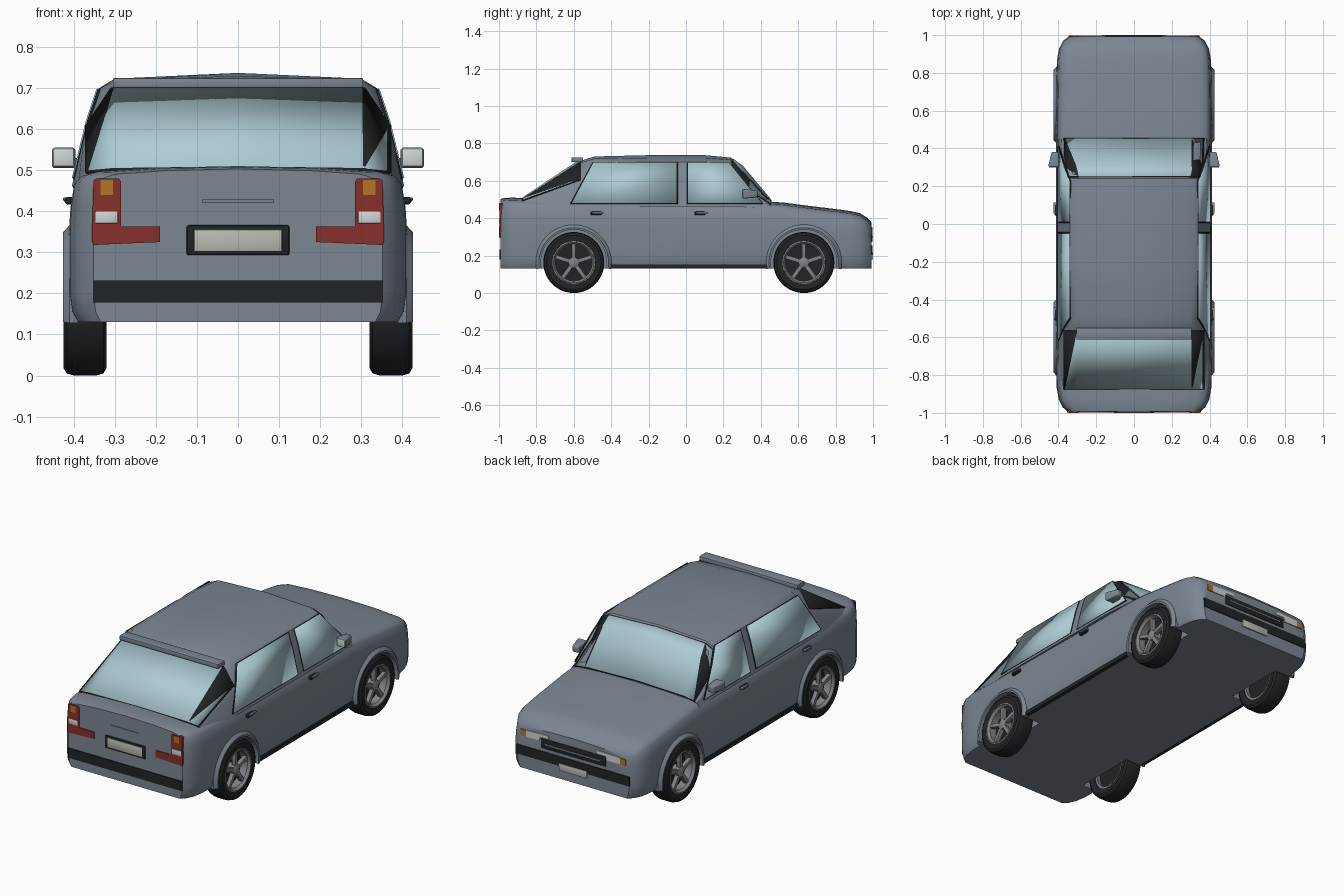
import bpy, bmesh, math
from mathutils import Vector, Matrix

if "Cube" in bpy.data.objects:
    bpy.data.objects.remove(bpy.data.objects["Cube"])


def material(name, rgb):
    m = bpy.data.materials.new(name)
    m.diffuse_color = (*rgb, 1)
    m.use_nodes = True
    m.node_tree.nodes["Principled BSDF"].inputs["Base Color"].default_value = m.diffuse_color
    return m


PAINT = material("paint", (.20, .24, .29))
GLASS = material("glass", (.42, .60, .66))
DARK = material("dark_trim", (.015, .018, .02))
RED = material("red_lens", (.25, .03, .025))
AMBER = material("amber_lens", (.45, .18, .02))
WHITE = material("clear_lens", (.62, .66, .66))
PLATE = material("plate", (.50, .50, .46))
METAL = material("metal", (.22, .23, .25))


def finish(name, bm, mat, angle=35):
    bmesh.ops.recalc_face_normals(bm, faces=bm.faces)
    me = bpy.data.meshes.new(name)
    bm.to_mesh(me)
    bm.free()
    ob = bpy.data.objects.new(name, me)
    bpy.context.collection.objects.link(ob)
    me.materials.append(mat)
    bpy.ops.object.select_all(action='DESELECT')
    ob.select_set(True)
    bpy.context.view_layer.objects.active = ob
    bpy.ops.object.shade_smooth_by_angle(angle=math.radians(angle))
    return ob


def box(name, x, y, z, mat, bevel=0.0):
    bm = bmesh.new()
    size = Vector((x[1] - x[0], y[1] - y[0], z[1] - z[0]))
    mid = Vector((x[0] + x[1], y[0] + y[1], z[0] + z[1])) / 2
    bmesh.ops.create_cube(bm, size=1, matrix=Matrix.Translation(mid) @ Matrix.Diagonal((*size, 1)))
    if bevel:
        bmesh.ops.bevel(bm, geom=bm.edges[:], offset=bevel, segments=2, profile=.5, affect='EDGES')
    return finish(name, bm, mat)


def slab(name, outline, y, mat):
    """Outline in x,z extruded between two y values."""
    bm = bmesh.new()
    f = bm.faces.new([bm.verts.new((px, y[0], pz)) for px, pz in outline])
    r = bmesh.ops.extrude_face_region(bm, geom=[f])
    bmesh.ops.translate(bm, verts=[v for v in r["geom"] if isinstance(v, bmesh.types.BMVert)],
                        vec=(0, y[1] - y[0], 0))
    return finish(name, bm, mat)


def loft(name, sections, mat):
    """Skin mirrored half profiles (centre first, centre last) placed along y."""
    bm, rings = bmesh.new(), []
    for y, half in sections:
        full = half + [(-x, z) for x, z in reversed(half[1:-1])]
        rings.append([bm.verts.new((x, y, z)) for x, z in full])
    n = len(rings[0])
    for a, b in zip(rings, rings[1:]):
        for i in range(n):
            bm.faces.new((a[i], a[(i + 1) % n], b[(i + 1) % n], b[i]))
    bm.faces.new(rings[0])
    bm.faces.new(rings[-1])
    return finish(name, bm, mat)


def lathe(name, prof, mat, seg=48):
    """Closed (radius, x) profile turned about the x axis."""
    bm = bmesh.new()
    rings = [[bm.verts.new((x, r * math.cos(2 * math.pi * i / seg), r * math.sin(2 * math.pi * i / seg)))
              for r, x in prof] for i in range(seg)]
    for i in range(seg):
        a, b = rings[i], rings[(i + 1) % seg]
        for j in range(len(prof)):
            k = (j + 1) % len(prof)
            bm.faces.new((a[j], a[k], b[k], b[j]))
    return finish(name, bm, mat)


def pane(name, rows, mat, thick, grow=1.0):
    """Thin curved panel from a grid of points."""
    bm = bmesh.new()
    pts = [Vector(p) for r in rows for p in r]
    mid = sum(pts, Vector()) / len(pts)
    g = [[bm.verts.new(mid + (Vector(p) - mid) * grow) for p in r] for r in rows]
    for a, b in zip(g, g[1:]):
        for i in range(len(a) - 1):
            bm.faces.new((a[i], a[i + 1], b[i + 1], b[i]))
    ob = finish(name, bm, mat)
    m = ob.modifiers.new("thickness", 'SOLIDIFY')
    m.thickness, m.offset = thick, 0


def window(name, rows):
    pane(name + "_seal", rows, DARK, .007, 1.03)
    pane(name, rows, GLASS, .013)


# Lower body: (y, half width, top height)
shape = [(-.993, .352, .503), (-.97, .378, .508), (-.93, .398, .51), (-.87, .409, .508), (-.6, .412, .50),
         (0, .412, .492), (.42, .412, .49), (.52, .412, .484), (.65, .412, .467), (.8, .41, .449),
         (.88, .406, .438), (.93, .396, .427), (.97, .375, .402), (.993, .345, .375)]


def body_half(w, h):
    return [(0, h), (.5 * w, h - .004), (.85 * w, h - .013), (.93 * w, h - .022), (.97 * w, h - .04),
            (.99 * w, h - .09), (w, h - .15), (w, .20), (.985 * w, .155), (.95 * w, .13), (0, .13)]


body = loft("body", [(y, body_half(w, h)) for y, w, h in shape], PAINT)

# Cabin: five half-profile points per section
K = {
    -.87: [(0, .506), (.30, .502), (.36, .496), (.375, .485), (.39, .46)],
    -.57: [(0, .705), (.30, .695), (.36, .605), (.375, .58), (.405, .46)],
    -.49: [(0, .730), (.30, .718), (.335, .70), (.365, .62), (.405, .46)],
    -.2: [(0, .737), (.30, .723), (.338, .70), (.365, .62), (.405, .46)],
    .1: [(0, .737), (.30, .723), (.338, .70), (.365, .62), (.405, .46)],
    .24: [(0, .724), (.29, .712), (.338, .69), (.366, .61), (.405, .46)],
    .30: [(0, .675), (.30, .648), (.355, .575), (.378, .55), (.402, .46)],
    .45: [(0, .497), (.30, .488), (.36, .478), (.385, .47), (.40, .45)],
}
loft("cabin", [(y, h + [(0, .44)]) for y, h in K.items()], PAINT)


def glass_row(y, n=3):
    h = K[y][:n]
    return [(-x, y, z) for x, z in reversed(h[1:])] + [(x, y, z) for x, z in h]


# Front and rear screens
window("rear_screen", [glass_row(-.87), glass_row(-.57)])
top = [(x, .25, z - .012) for x, _, z in glass_row(.24)]
window("windscreen", [glass_row(.45), glass_row(.30), top])

# Side windows
for s in (1, -1):
    levels = [(.398, .48), (.364, .62), (.339, .695)]
    for name, spans in (("rear_side_window", [(-.61, -.05), (-.535, -.05), (-.495, -.05)]),
                        ("front_side_window", [(.01, .405), (.01, .29), (.01, .23)])):
        window(name, [[(s * x, a, z), (s * x, b, z)] for (x, z), (a, b) in zip(levels, spans)])

# Roof spoiler
box("spoiler", (-.305, .305), (-.612, -.55), (.70, .725), PAINT, .004)

# Wheels, wells and arches
R = .163
for y in (-.6, .63):
    for s in (1, -1):
        hub = Vector((0, y, R))
        bpy.ops.mesh.primitive_cylinder_add(vertices=48, radius=.182, depth=.2, location=(s * .40, y, R),
                                            rotation=(0, math.pi / 2, 0))
        cutter = bpy.context.object
        cutter.hide_render = True
        m = body.modifiers.new("well", 'BOOLEAN')
        m.operation, m.object, m.solver = 'DIFFERENCE', cutter, 'EXACT'
        bpy.context.view_layer.objects.active = body
        bpy.ops.object.modifier_apply(modifier=m.name)
        bpy.data.objects.remove(cutter)

        tyre = lathe("tyre", [(.112, s * .325), (.145, s * .32), (.158, s * .328), (R, s * .345), (R, s * .40),
                              (.158, s * .417), (.145, s * .425), (.115, s * .423), (.110, s * .415)], DARK)
        rim = lathe("rim", [(.116, s * .33), (.116, s * .422), (.108, s * .424), (.098, s * .41), (.098, s * .33)], METAL)
        disc = lathe("brake_disc", [(.001, s * .35), (.10, s * .35), (.10, s * .37), (.001, s * .37)], DARK)
        cap = lathe("hub", [(.001, s * .36), (.030, s * .36), (.028, s * .412), (.016, s * .418), (.001, s * .418)], METAL, 24)
        parts = [tyre, rim, disc, cap]
        for i in range(5):
            xs = sorted((s * .388, s * .412))
            spoke = box("spoke", xs, (-.011, .011), (.02, .102), METAL, .003)
            spoke.rotation_euler.x = 2 * math.pi * i / 5
            parts.append(spoke)
        for p in parts:
            p.location = hub

        # Arch lip
        bm, prev, n = bmesh.new(), None, 32
        for i in range(n + 1):
            a = math.radians(-10 + 200 * i / n)
            ring = [bm.verts.new((s * x, y + r * math.cos(a), R + r * math.sin(a)))
                    for r, x in ((.176, .39), (.176, .424), (.186, .426), (.203, .410), (.203, .39))]
            if prev:
                for j in range(5):
                    k = (j + 1) % 5
                    bm.faces.new((prev[j], prev[k], ring[k], ring[j]))
            else:
                bm.faces.new(ring)
            prev = ring
        bm.faces.new(prev)
        finish("wheel_arch", bm, PAINT)

bpy.ops.object.select_all(action='DESELECT')
body.select_set(True)
bpy.context.view_layer.objects.active = body
bpy.ops.object.shade_smooth_by_angle(angle=math.radians(35))


def sides(s, a, b):
    return sorted((s * a, s * b))


for s in (1, -1):
    # Sills and door handles
    box("sill", sides(s, .38, .413), (-.41, .44), (.13, .153), DARK)
    for y in (-.48, .075):
        box("door_handle", sides(s, .40, .422), (y - .03, y + .03), (.417, .435), DARK, .006)
        box("handle_grip", sides(s, .41, .426), (y - .02, y + .04), (.425, .434), PAINT, .003)
    # Door mirrors
    box("mirror_arm", sides(s, .37, .42), (.325, .36), (.508, .53), PAINT, .004)
    bm = bmesh.new()
    bmesh.ops.create_cube(bm, size=1, matrix=Matrix.Translation((s * .425, .342, .53))
                          @ Matrix.Diagonal((.06, .08, .052, 1)))
    for v in bm.verts:
        if v.co.y > .35:
            v.co.x = s * .418 + (v.co.x - s * .425) * .6
            v.co.z = .53 + (v.co.z - .53) * .7
    bmesh.ops.bevel(bm, geom=bm.edges[:], offset=.008, segments=3, profile=.5, affect='EDGES')
    finish("mirror_housing", bm, PAINT)
    box("mirror_glass", sides(s, .40, .45), (.299, .31), (.509, .551), WHITE, .003)
    # Tail lights
    L = [(.19, .325), (.352, .318), (.356, .33), (.352, .475), (.345, .48), (.29, .48), (.285, .473), (.285, .363), (.19, .363)]
    slab("tail_light", [(s * x, z) for x, z in L], (-.998, -.97), RED)
    box("tail_indicator", sides(s, .305, .335), (-1, -.98), (.44, .476), AMBER)
    box("reverse_light", sides(s, .292, .348), (-1, -.98), (.37, .40), WHITE, .003)
    # Headlights
    H = [(.15, .335), (.20, .335), (.21, .312), (.29, .312), (.29, .348), (.15, .352)]
    slab("headlight", [(s * x, z) for x, z in H], (.97, .998), WHITE)
    box("front_indicator", sides(s, .29, .325), (.97, .998), (.312, .346), AMBER)

# Rear fittings
box("rear_plate_frame", (-.125, .125), (-.998, -.98), (.293, .366), DARK, .005)
box("rear_plate", (-.107, .107), (-1, -.98), (.303, .355), PLATE, .002)
box("boot_handle", (-.088, .088), (-.997, -.98), (.421, .429), METAL)
box("rear_bumper_strip", (-.352, .352), (-.998, -.97), (.178, .232), DARK)

# Front fittings
box("grille", (-.2, .2), (.97, .997), (.272, .328), DARK, .004)
box("grille_bar", (-.17, .17), (.98, 1), (.296, .303), PAINT)
box("front_bumper_strip", (-.348, .348), (.965, .998), (.203, .255), DARK)
box("front_plate", (-.085, .085), (.98, 1), (.178, .218), PLATE, .002)
